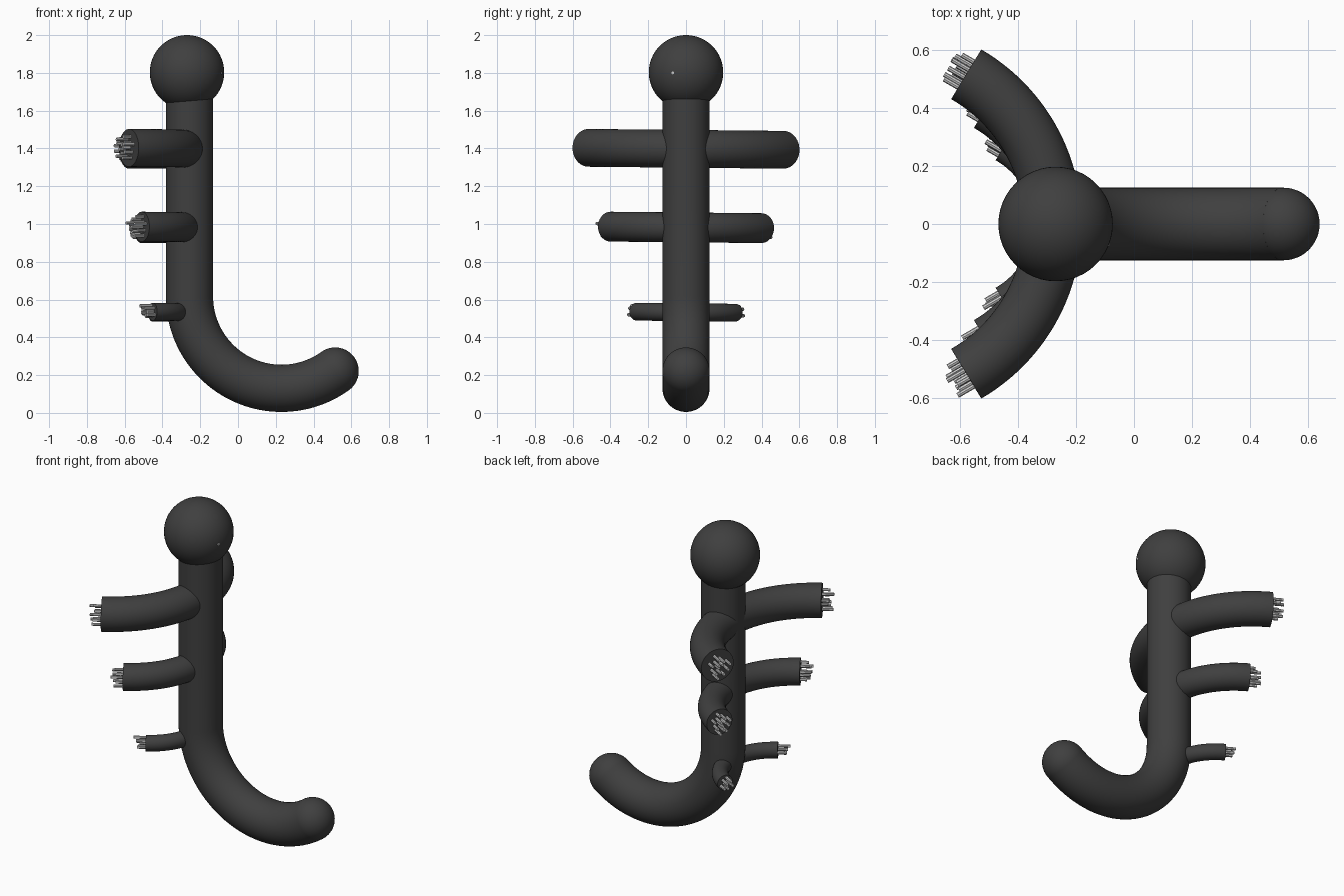
import bpy, bmesh, math, random
from mathutils import Vector, Matrix

if "Cube" in bpy.data.objects:
    bpy.data.objects.remove(bpy.data.objects["Cube"])

random.seed(4)

def material(name, v):
    m = bpy.data.materials.new(name)
    m.diffuse_color = (v, v, v, 1)
    m.use_nodes = True
    m.node_tree.nodes["Principled BSDF"].inputs["Base Color"].default_value = m.diffuse_color
    return m

RUBBER = material("dark rubber", 0.05)
METAL = material("bare wire", 0.6)

def finish(bm, name, mat):
    bmesh.ops.recalc_face_normals(bm, faces=bm.faces[:])
    me = bpy.data.meshes.new(name)
    bm.to_mesh(me)
    bm.free()
    ob = bpy.data.objects.new(name, me)
    bpy.context.collection.objects.link(ob)
    me.materials.append(mat)
    bpy.ops.object.select_all(action='DESELECT')
    ob.select_set(True)
    bpy.context.view_layer.objects.active = ob
    bpy.ops.object.shade_smooth_by_angle(angle=math.radians(40))
    return ob

def tube(name, path, r, normal, n=48):
    """Sweep a circle along a planar path whose plane has the given normal."""
    bm = bmesh.new()
    normal = Vector(normal).normalized()
    rings = []
    for i, p in enumerate(path):
        t = (path[min(i + 1, len(path) - 1)] - path[max(i - 1, 0)]).normalized()
        side = normal.cross(t)
        rings.append([bm.verts.new(p + r * (math.cos(a) * side + math.sin(a) * normal))
                      for a in (2 * math.pi * k / n for k in range(n))])
    for a, b in zip(rings, rings[1:]):
        for k in range(n):
            bm.faces.new((a[k], a[(k + 1) % n], b[(k + 1) % n], b[k]))
    bm.faces.new(rings[0])
    bm.faces.new(rings[-1])
    return finish(bm, name, RUBBER)

def ball(name, c, r):
    bm = bmesh.new()
    bmesh.ops.create_uvsphere(bm, u_segments=48, v_segments=32, radius=r,
                              matrix=Matrix.Translation(c))
    return finish(bm, name, RUBBER)

def add_wire(bm, start, d, length, r=0.009):
    rot = d.to_track_quat('Z', 'Y').to_matrix().to_4x4()
    bmesh.ops.create_cone(bm, cap_ends=True, segments=8, radius1=r, radius2=r, depth=length,
                          matrix=Matrix.Translation(start + d * length / 2) @ rot)

# Hooked stem with round ends
path = [Vector((-0.257, 0, 1.75)), Vector((-0.257, 0, 1.2))]
for i in range(41):
    a = math.radians(180 + 125.7 * i / 40)
    path.append(Vector((0.23 + 0.487 * math.cos(a), 0, 0.617 + 0.487 * math.sin(a))))
tube("hooked_stem", path, 0.125, (0, 1, 0))
ball("stem_tip", path[-1], 0.125)
ball("head", (-0.27, 0, 1.803), 0.197)

# Tiny wire end showing on the head
bm = bmesh.new()
add_wire(bm, Vector((-0.14, -0.07, 1.8)), Vector((1, 0, 0)), 0.056, 0.008)
finish(bm, "head_wire", METAL)

# Curved arm pairs: level, start x, arc radius, tube radius, wire count
for level, x0, z0, R, r, count in (("upper", -0.28, 1.398, 0.595, 0.1, 12),
                                   ("middle", -0.28, 0.982, 0.46, 0.079, 12),
                                   ("lower", -0.302, 0.533, 0.3, 0.047, 7)):
    slope = -0.01
    def at(a):
        y = R * math.sin(a)
        return Vector((x0 - R + R * math.cos(a), y, z0 + slope * y))
    arc = [at(math.radians(-60 + 120 * i / 48)) for i in range(49)]
    tube(level + "_arms", arc, r, (0, -slope, 1))

    # Frayed wires at both cut ends
    bm = bmesh.new()
    for s, end in ((-1, arc[0]), (1, arc[-1])):
        d = Vector((-math.sin(math.pi / 3), s * 0.5, 0))
        side = Vector((0.5, s * math.sin(math.pi / 3), 0))
        spread = min(0.064, r * 0.72)
        for k in range(count):
            q = spread * math.sqrt((k + 0.3) / count)
            a = k * 2.39996
            p = end + side * q * math.cos(a) + Vector((0, 0, q * math.sin(a)))
            add_wire(bm, p - d * 0.03, d, 0.03 + random.uniform(0.035, 0.072))
    finish(bm, level + "_wires", METAL)
